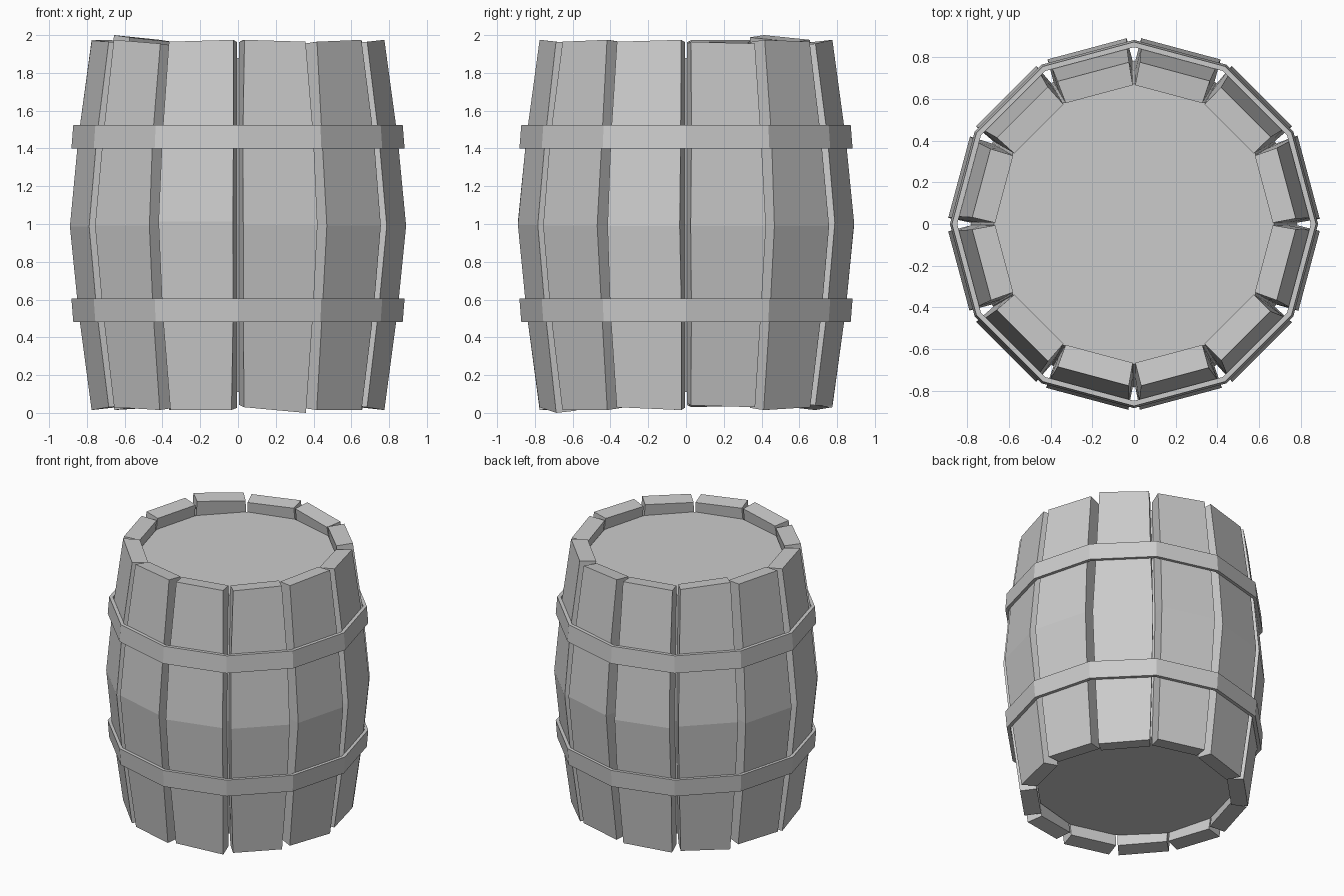
import bpy, bmesh, math, random
from mathutils import Vector

if "Cube" in bpy.data.objects:
    bpy.data.objects.remove(bpy.data.objects["Cube"])

random.seed(4)
N = 12
STEP = 2 * math.pi / N
# outer barrel profile: (corner radius, height)
PROFILE = [(0.775, 0.03), (0.845, 0.54), (0.89, 1.0), (0.845, 1.46), (0.775, 1.965)]
THICK = 0.11


def finish(name, bm):
    bmesh.ops.recalc_face_normals(bm, faces=bm.faces)
    me = bpy.data.meshes.new(name)
    bm.to_mesh(me)
    bm.free()
    ob = bpy.data.objects.new(name, me)
    bpy.context.collection.objects.link(ob)
    return ob


def bridge(bm, rings, cap=True, closed=False):
    pairs = list(zip(rings, rings[1:]))
    if closed:
        pairs.append((rings[-1], rings[0]))
    for a, b in pairs:
        n = len(a)
        for i in range(n):
            j = (i + 1) % n
            bm.faces.new((a[i], a[j], b[j], b[i]))
    if cap and not closed:
        bm.faces.new(rings[0])
        bm.faces.new(rings[-1])


def corner(angle, r, z, shift):
    d = Vector((math.cos(angle), math.sin(angle), 0))
    t = Vector((-d.y, d.x, 0))
    return d * r + t * shift + Vector((0, 0, z))


def ring(bm, r, z):
    return [bm.verts.new(corner(i * STEP, r, z, 0)) for i in range(N)]


# staves: wedge-sided planks with slightly uneven ends
for k in range(N):
    bm = bmesh.new()
    a0, a1 = k * STEP, (k + 1) * STEP
    rings = []
    for i, (r, z) in enumerate(PROFILE):
        end = i in (0, len(PROFILE) - 1)
        drop = 0.012 * ((i == 0) - (i == len(PROFILE) - 1))
        if i == 0:
            off = [random.choice((0.01, 0.0, -0.015)) for _ in range(2)]
        elif end:
            off = [random.choice((-0.01, 0.0, 0.01)) for _ in range(2)]
            if k == 4:
                off = [0.01, 0.035]
        else:
            off = [random.uniform(-0.015, 0.015)] * 2 if i == 2 else [0, 0]
        if k == 9 and i == 0:
            off = [0.0, -0.03]
        g = 0.03 + random.uniform(-0.006, 0.006)
        ri = r - THICK
        rings.append([bm.verts.new(p) for p in (
            corner(a0, r, z + off[0], g),
            corner(a1, r, z + off[1], -g),
            corner(a1, ri, z + off[1] + drop, -0.006),
            corner(a0, ri, z + off[0] + drop, 0.006))])
    bridge(bm, rings)
    finish(f"stave_{k + 1}", bm)

# inner core whose ends form the recessed lid and base
bm = bmesh.new()
bridge(bm, [ring(bm, r, z) for r, z in
            ((0.672, 0.11), (0.738, 0.54), (0.783, 1.0), (0.738, 1.46), (0.672, 1.88))])
finish("lid_and_base", bm)

# two tapered hoops
for name, z0, z1, r0, r1 in (("lower_hoop", 0.48, 0.605, 0.872, 0.882),
                             ("upper_hoop", 1.40, 1.525, 0.882, 0.872)):
    bm = bmesh.new()
    bridge(bm, [ring(bm, r0, z0), ring(bm, r1, z1),
                ring(bm, r1 - 0.025, z1), ring(bm, r0 - 0.025, z0)], closed=True)
    finish(name, bm)
